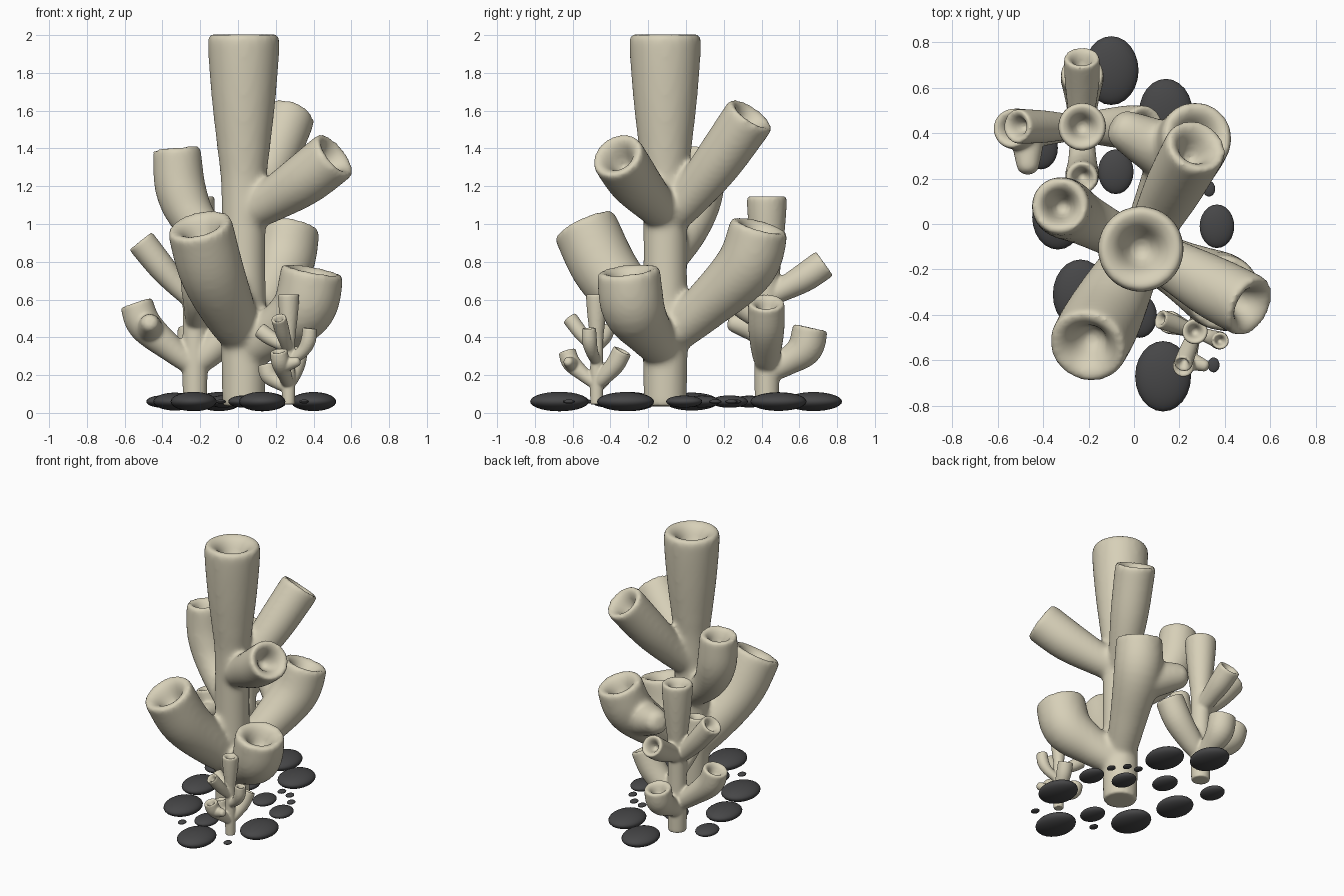
import bpy, bmesh
from math import cos, sin, pi, radians
from mathutils import Vector, Quaternion

cube = bpy.data.objects.get("Cube")
if cube:
    bpy.data.objects.remove(cube, do_unlink=True)


def material(name, rgb):
    m = bpy.data.materials.new(name)
    m.use_nodes = True
    m.diffuse_color = (*rgb, 1)
    bsdf = m.node_tree.nodes["Principled BSDF"]
    bsdf.inputs["Base Color"].default_value = (*rgb, 1)
    bsdf.inputs["Roughness"].default_value = 0.8
    return m


SAND = material("pale sand", (0.68, 0.63, 0.48))
STONE = material("dark stone", (0.062, 0.062, 0.064))
SIDES = 32
# Thick-lipped crater at an open tube end: share of the end radius, depth
CRATER = [(0.99, 0.004), (0.93, -0.005), (0.8, -0.004), (0.64, 0.012), (0.5, 0.045),
          (0.38, 0.09), (0.26, 0.125), (0.12, 0.14)]
# Rounded closed end
DOME = [(1.0, 0.0), (0.85, -0.035), (0.5, -0.06)]


def spline(points, steps=6):
    """Catmull-Rom through (x, y, z, radius) points."""
    p = [Vector(q) for q in points]
    p = [2 * p[0] - p[1]] + p + [2 * p[-1] - p[-2]]
    out = []
    for a, b, c, d in zip(p, p[1:], p[2:], p[3:]):
        for i in range(steps):
            t = i / steps
            out.append(0.5 * (2 * b + (c - a) * t + (2 * a - 5 * b + 4 * c - d) * t * t
                              + (3 * b - a - 3 * c + d) * t ** 3))
    return out + [p[-2]]


def tube(bm, points, end):
    """Closed tube along a path, finished with an end profile."""
    path = spline(points)
    rings = []
    axis, turn = Vector((0, 0, 1)), Quaternion()

    def ring(centre, radius):
        rings.append([bm.verts.new(centre + turn @ Vector(
            (radius * cos(2 * pi * i / SIDES), radius * sin(2 * pi * i / SIDES), 0)))
            for i in range(SIDES)])

    for i, p in enumerate(path):
        ahead, behind = path[min(i + 1, len(path) - 1)], path[max(i - 1, 0)]
        new_axis = (ahead - behind).to_3d().normalized()
        # Carry the frame along without twist
        turn = axis.rotation_difference(new_axis) @ turn
        axis = new_axis
        if i < len(path) - 1:
            ring(p.to_3d(), p.w)
    for share, depth in end:
        ring(p.to_3d() - axis * depth, p.w * share)
    for low, high in zip(rings, rings[1:]):
        for i in range(SIDES):
            j = (i + 1) % SIDES
            bm.faces.new((low[i], low[j], high[j], high[i]))
    bm.faces.new(rings[0][::-1])
    bm.faces.new(rings[-1])


# Trunk and its six open branches
OX, OY = 0.03, -0.11
trunk = [(OX, OY, z, r) for z, r in
         [(0.035, 0.114), (0.4, 0.12), (0.8, 0.116), (1.2, 0.12), (1.4, 0.14),
          (1.6, 0.163), (1.8, 0.181), (1.94, 0.189), (2.0, 0.187)]]
branches = [
    # low front right
    [(OX, OY, 0.38, 0.1), (-0.04, -0.23, 0.52, 0.14), (-0.14, -0.42, 0.75, 0.172), (-0.205, -0.54, 0.995, 0.174)],
    # low left
    [(OX, OY, 0.32, 0.1), (0.2, -0.2, 0.43, 0.13), (0.35, -0.28, 0.56, 0.168), (0.395, -0.305, 0.755, 0.168)],
    # low back
    [(OX, OY, 0.38, 0.1), (0.13, 0.1, 0.56, 0.128), (0.235, 0.32, 0.78, 0.163), (0.28, 0.39, 0.99, 0.157)],
    # high left
    [(OX, OY, 1.04, 0.09), (0.17, -0.18, 1.12, 0.113), (0.35, -0.28, 1.235, 0.138), (0.515, -0.365, 1.365, 0.143)],
    # high back
    [(OX, OY, 1.0, 0.09), (0.1, 0.02, 1.14, 0.108), (0.18, 0.17, 1.33, 0.13), (0.275, 0.345, 1.58, 0.139)],
    # high right
    [(OX, OY, 0.78, 0.09), (-0.2, 0.01, 0.98, 0.113), (-0.3, 0.065, 1.17, 0.134), (-0.325, 0.08, 1.4, 0.128)],
]
# Closed side bud growing from the low back branch
bud = [(0.21, 0.28, 0.72, 0.14), (0.06, 0.36, 0.77, 0.115), (-0.045, 0.415, 0.8, 0.09)]

bm = bmesh.new()
for path in [trunk] + branches:
    tube(bm, path, CRATER)
tube(bm, bud, DOME)
# Put the origin at the foot of the trunk
bmesh.ops.translate(bm, verts=bm.verts, vec=(-OX, -OY, -0.035))
bmesh.ops.recalc_face_normals(bm, faces=bm.faces)
mesh = bpy.data.meshes.new("tube_coral")
bm.to_mesh(mesh)
bm.free()
mesh.materials.append(SAND)
mesh.polygons.foreach_set("use_smooth", [True] * len(mesh.polygons))

# Fuse the tubes and soften the joints
coral = bpy.data.objects.new("large_coral", mesh)
bpy.context.collection.objects.link(coral)
fuse = coral.modifiers.new("fuse", 'REMESH')
fuse.mode = 'VOXEL'
fuse.voxel_size = 0.0155
fuse.use_smooth_shade = True
soften = coral.modifiers.new("soften", 'SMOOTH')
soften.factor = 0.5
soften.iterations = 14
coral.location = (OX, OY, 0.035)

# Smaller copies, turned
for name, place, size, angle in [("medium_coral", (-0.228, 0.428, 0.05), 0.557, 118),
                                 ("small_coral", (0.268, -0.473, 0.045), 0.296, 188)]:
    copy = coral.copy()
    copy.name = name
    copy.location = place
    copy.scale = (size,) * 3
    copy.rotation_euler.z = radians(angle)
    bpy.context.collection.objects.link(copy)

# Flat pebbles: x, y, half width
pebbles = [(-0.10, 0.675, 0.12), (0.14, 0.49, 0.118), (-0.41, 0.335, 0.075), (-0.08, 0.23, 0.078),
           (0.365, -0.01, 0.076), (0.33, 0.155, 0.027), (-0.335, 0.03, 0.113), (-0.235, -0.31, 0.122),
           (0.025, -0.405, 0.076), (0.128, -0.67, 0.123), (0.35, -0.62, 0.026), (0.40, -0.32, 0.12),
           (0.16, 0.085, 0.075), (0.26, 0.24, 0.027), (0.18, 0.26, 0.027), (-0.09, -0.53, 0.027)]
stone = bpy.data.meshes.new("pebble")
bm = bmesh.new()
bmesh.ops.create_uvsphere(bm, u_segments=24, v_segments=14, radius=1)
bm.to_mesh(stone)
bm.free()
stone.materials.append(STONE)
stone.polygons.foreach_set("use_smooth", [True] * len(stone.polygons))
for i, (x, y, r) in enumerate(pebbles):
    ob = bpy.data.objects.new(f"pebble_{i + 1}", stone)
    ob.location = (x, y, 0.06)
    ob.scale = (r, r * 1.26, r * 0.42)
    bpy.context.collection.objects.link(ob)
